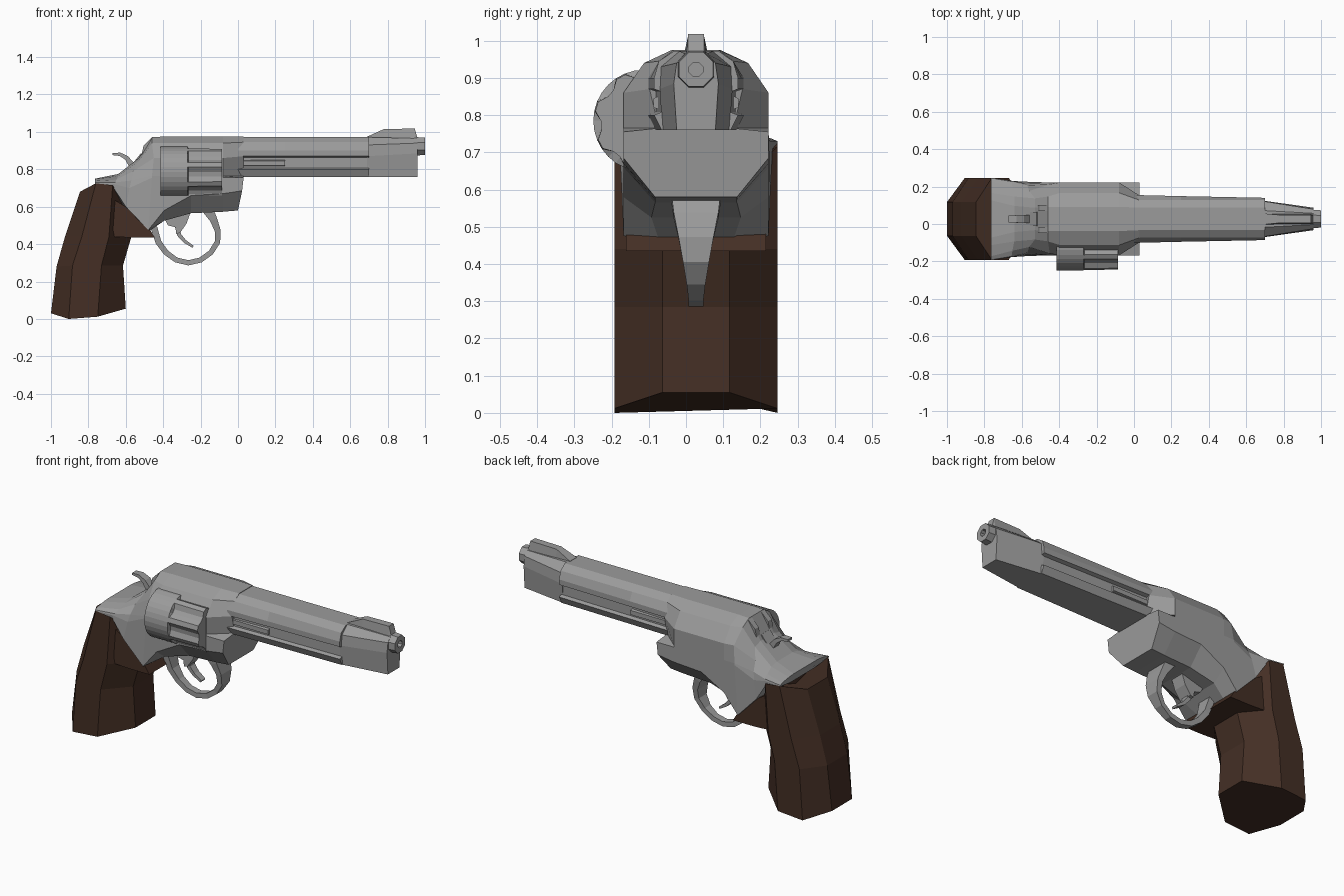
import bpy, bmesh, math

YC = 0.027  # centre plane of the body


def material(name, rgb):
    m = bpy.data.materials.new(name)
    m.diffuse_color = (*rgb, 1)
    return m


STEEL = material("grey_steel", (0.33, 0.33, 0.33))
WOOD = material("dark_brown_wood", (0.058, 0.028, 0.018))


def loft(name, rings, mat, cap=True):
    """Skin a list of equal-length rings of 3D points."""
    bm = bmesh.new()
    vs = [[bm.verts.new(p) for p in r] for r in rings]
    n = len(vs[0])
    for a, b in zip(vs, vs[1:]):
        for i in range(n):
            j = (i + 1) % n
            bm.faces.new((a[i], a[j], b[j], b[i]))
    if cap:
        bm.faces.new(vs[0])
        bm.faces.new(vs[-1])
    bmesh.ops.recalc_face_normals(bm, faces=bm.faces[:])
    me = bpy.data.meshes.new(name)
    bm.to_mesh(me)
    bm.free()
    me.materials.append(mat)
    ob = bpy.data.objects.new(name, me)
    bpy.context.collection.objects.link(ob)
    return ob


def mirrored(half):
    """Half ring of (x, half width, z) from top to bottom -> full ring."""
    return ([(x, YC - w, z) for x, w, z in half] +
            [(x, YC + w, z) for x, w, z in reversed(half)])


def section(x, half):
    return mirrored([(x, w, z) for w, z in half])


def slab(name, profile, w, mat):
    """Side profile (x, z) extruded across the width."""
    return loft(name, [[(x, YC + s * w, z) for x, z in profile] for s in (-1, 1)], mat)


def strip(name, path, mat):
    """Bent bar through (x, z, half width, half thickness)."""
    rings = []
    for i, (x, z, w, t) in enumerate(path):
        a, b = path[max(i - 1, 0)], path[min(i + 1, len(path) - 1)]
        dx, dz = b[0] - a[0], b[1] - a[1]
        d = math.hypot(dx, dz)
        nx, nz = -dz / d * t, dx / d * t
        rings.append([(x + nx, YC - w, z + nz), (x + nx, YC + w, z + nz),
                      (x - nx, YC + w, z - nz), (x - nx, YC - w, z - nz)])
    return loft(name, rings, mat)


# Grip: eight-sided rings (back, side back, side front, front)
def grip_ring(b, sb, sf, f):
    return mirrored([(b[0], 0.09, b[1]), (sb[0], 0.219, sb[1]),
                     (sf[0], 0.219, sf[1]), (f[0], 0.09, f[1])])


loft("grip", [
    grip_ring((-1, .03), (-.905, 0), (-.75, .012), (-.60, .055)),
    grip_ring((-.97, .28), (-.885, .285), (-.73, .285), (-.615, .285)),
    grip_ring((-.925, .44), (-.835, .44), (-.69, .44), (-.57, .44)),
    grip_ring((-.845, .68), (-.76, .725), (-.67, .715), (-.60, .60)),
], WOOD)
slab("grip_front_wedge", [(-.70, .66), (-.60, .60), (-.47, .475), (-.445, .435),
                          (-.57, .435), (-.68, .44)], 0.188, WOOD)

# Frame: lofted from the rear tang to the front shoulder
side = [(.195, .86), (.195, .765), (.195, .755)]
loft("frame", [
    mirrored([(-.765, .10, .75), (-.765, .14, .747), (-.765, .20, .738), (-.765, .219, .73),
              (-.765, .219, .725), (-.75, .215, .71), (-.75, .10, .70)]),
    mirrored([(-.64, .07, .775), (-.64, .12, .765), (-.65, .17, .745), (-.655, .20, .73),
              (-.66, .205, .72), (-.665, .205, .70), (-.665, .10, .69)]),
    mirrored([(-.53, .06, .86), (-.53, .11, .845), (-.56, .15, .79), (-.57, .18, .74),
              (-.58, .19, .70), (-.60, .20, .60), (-.60, .10, .58)]),
    mirrored([(-.46, .065, .972), (-.46, .12, .94), (-.45, .185, .86), (-.46, .195, .765),
              (-.46, .195, .755), (-.48, .195, .475), (-.48, .10, .465)]),
    section(-.395, [(.065, .975), (.14, .94)] + side + [(.195, .58), (.12, .525)]),
    section(-.25, [(.065, .975), (.14, .94)] + side + [(.195, .66), (.11, .565)]),
    section(-.08, [(.065, .975), (.14, .94)] + side + [(.195, .67), (.11, .573)]),
    mirrored([(.03, .06, .975), (.03, .10, .945), (.03, .125, .87), (.03, .10, .765),
              (.03, .195, .755), (.022, .195, .685), (0, .11, .58)]),
], STEEL)

# Barrel with side grooves above the underlug
loft("barrel", [section(x, [(.06, .972), (.10, .945), (w, .90), (w, .87), (w - .02, .863),
                            (w - .02, .808), (w, .80), (w - .02, .76)])
                for x, w in ((0.0, .128), (.25, .122), (.70, .113))], STEEL)
for s, n in ((-1, "left"), (1, "right")):
    loft("groove_rib_" + n, [[(x, YC + s * y, z) for y, z in
                              ((.08, .86), (.114, .845), (.114, .82), (.08, .81))]
                             for x in (.03, .25)], STEEL)
loft("muzzle_block", [
    section(.69, [(.045, .972), (.095, .93), (.098, .87), (.09, .76)]),
    section(.96, [(.03, .965), (.052, .94), (.06, .885), (.052, .76)]),
], STEEL)


# Muzzle crown: eight-sided tube end with a square-ish bore
def oct_ring(x, r):
    return [(x, YC + r * math.cos(math.pi * (i + .5) / 4),
             .923 + r * math.sin(math.pi * (i + .5) / 4)) for i in range(8)]


loft("muzzle_crown", [oct_ring(.94, .054), oct_ring(1.0, .05), oct_ring(1.0, .02),
                      oct_ring(.965, .02)], STEEL)

# Front sight ramp
loft("front_sight", [
    section(.69, [(.03, .974), (.03, .95)]),
    section(.78, [(.021, 1.015), (.03, .95)]),
    section(.945, [(.021, 1.018), (.03, .94)]),
    section(.96, [(.021, .965), (.03, .93)]),
], STEEL)


# Cylinder: round at the back, fluted at the front
def drum_ring(x, r, flute):
    pts = []
    for i in range(32):
        a = 2 * math.pi * i / 32
        q = flute if i % 4 in (0, 1) else r
        pts.append((x, -.112 + q * math.cos(a), .785 + q * math.sin(a)))
    return pts


R = .137
loft("cylinder", [drum_ring(-.415, R, R), drum_ring(-.27, R, R), drum_ring(-.265, R, R - .02),
                  drum_ring(-.085, R - .003, R - .02)], STEEL)

# Trigger guard
strip("trigger_guard", [
    (-.45, .49, .04, .018), (-.425, .41, .03, .016), (-.385, .355, .022, .015),
    (-.33, .315, .02, .014), (-.265, .30, .02, .014), (-.20, .315, .02, .014),
    (-.145, .355, .025, .014), (-.11, .41, .035, .015), (-.108, .47, .047, .016),
    (-.13, .53, .06, .02), (-.165, .59, .068, .03)], STEEL)

# Trigger: pivot block and curved blade
slab("trigger_pivot", [(-.40, .55), (-.25, .58), (-.275, .51), (-.31, .46), (-.33, .455),
                       (-.335, .49), (-.375, .50)], .04, STEEL)
strip("trigger_blade", [(-.325, .50, .022, .014), (-.315, .45, .022, .011),
                        (-.285, .415, .02, .009), (-.24, .385, .018, .006)], STEEL)

# Hammer and rear sight
slab("hammer", [(-.60, .80), (-.56, .835), (-.52, .885), (-.48, .86), (-.52, .78)], .038, STEEL)
strip("hammer_spur", [(-.672, .882, .018, .006), (-.63, .88, .02, .009),
                      (-.595, .86, .022, .012), (-.57, .825, .022, .016),
                      (-.55, .79, .022, .018)], STEEL)
for s, n in ((-1, "left"), (1, "right")):
    loft("rear_sight_" + n, [[(x, YC + s * y, z) for x, z in
                              ((-.46, .97), (-.505, .925), (-.52, .86), (-.47, .86))]
                             for y in (.042, .075)], STEEL)
